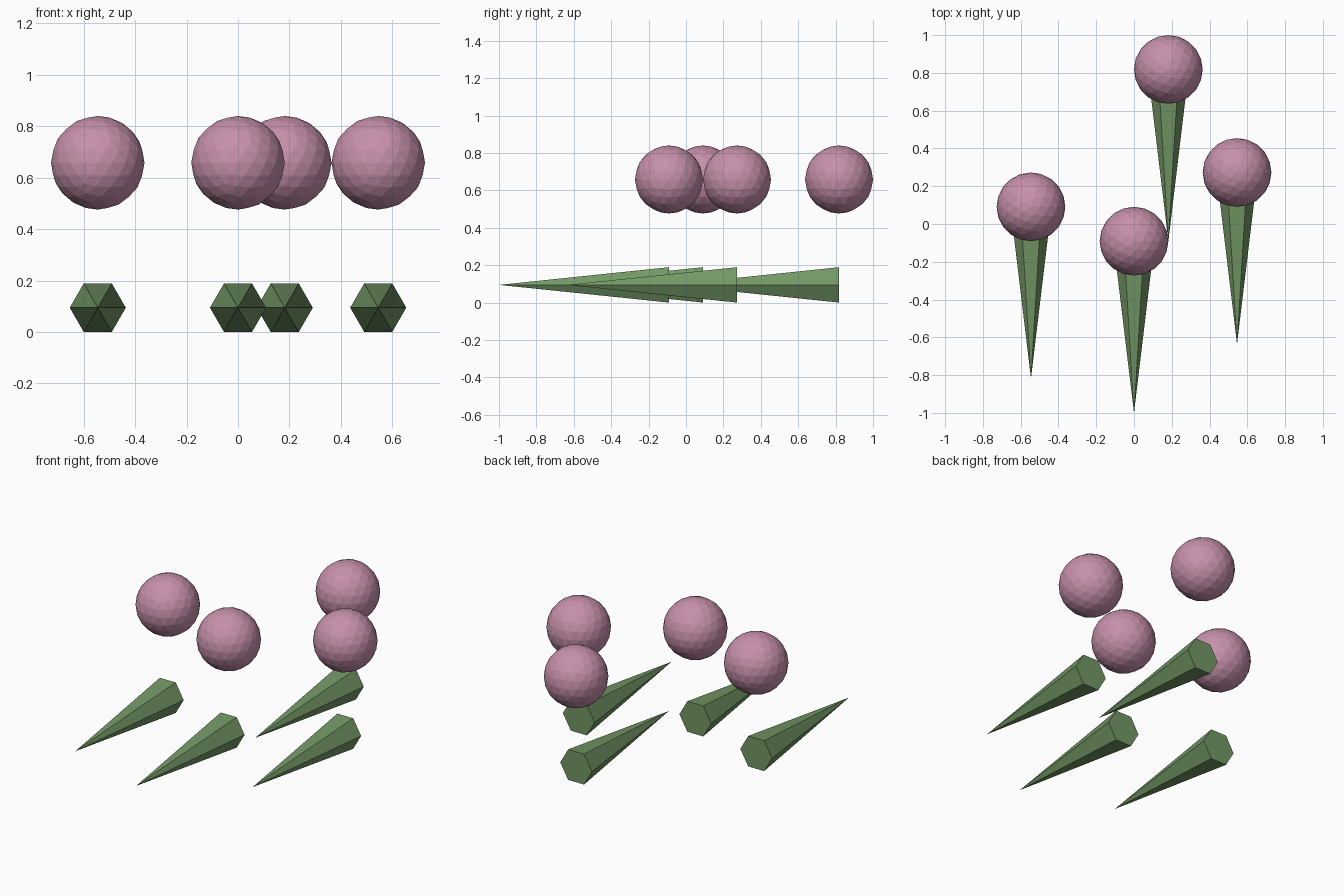
import bpy, bmesh
from math import radians, sqrt
from mathutils import Matrix

if "Cube" in bpy.data.objects:
    bpy.data.objects.remove(bpy.data.objects["Cube"])

U = 2 / 11                      # base unit: ball radius
CONE_R = 0.6 * U
CONE_Z = CONE_R * sqrt(3) / 2   # hexagon rests flat on the ground
BALL_Z = CONE_Z + 3.1 * U
LENGTH = 5 * U
SPOTS = [(-3, 0.5), (0, -0.5), (1, 4.5), (3, 1.5)]


def material(name, color):
    mat = bpy.data.materials.new(name)
    mat.diffuse_color = color
    mat.use_nodes = True
    mat.node_tree.nodes["Principled BSDF"].inputs["Base Color"].default_value = mat.diffuse_color
    return mat


def add_object(name, bm, mat, location):
    mesh = bpy.data.meshes.new(name)
    bm.to_mesh(mesh)
    bm.free()
    mesh.materials.append(mat)
    obj = bpy.data.objects.new(name, mesh)
    obj.location = location
    bpy.context.collection.objects.link(obj)


green = material("green", (0.17, 0.31, 0.13, 1))
pink = material("pink", (0.57, 0.28, 0.41, 1))

for i, (x, y) in enumerate(SPOTS, 1):
    # Six-sided spike lying down, tip to the front
    bm = bmesh.new()
    turn = Matrix.Rotation(radians(90), 4, 'X') @ Matrix.Rotation(radians(30), 4, 'Z')
    bmesh.ops.create_cone(bm, cap_ends=True, segments=6, radius1=CONE_R, radius2=0,
                          depth=LENGTH,
                          matrix=Matrix.Translation((0, -LENGTH / 2, 0)) @ turn)
    bmesh.ops.remove_doubles(bm, verts=bm.verts, dist=1e-5)
    add_object(f"spike_{i}", bm, green, (x * U, y * U, CONE_Z))

    # Faceted ball floating above the spike's base
    bm = bmesh.new()
    bmesh.ops.create_icosphere(bm, subdivisions=3, radius=U)
    add_object(f"ball_{i}", bm, pink, (x * U, y * U, BALL_Z))
